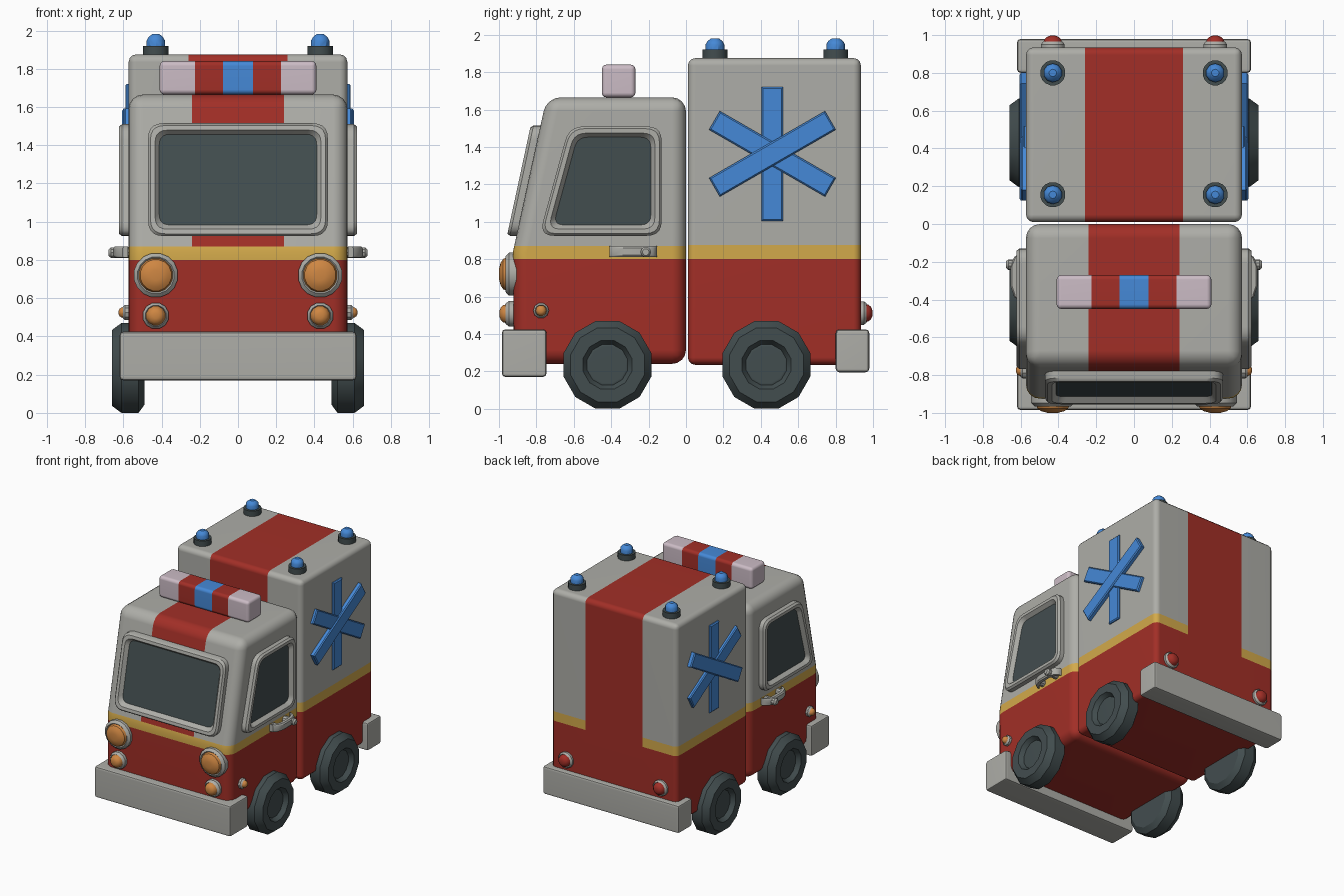
import bpy, bmesh, math
from mathutils import Vector, Matrix

if "Cube" in bpy.data.objects:
    bpy.data.objects.remove(bpy.data.objects["Cube"])

COLOURS = {
    "pale_grey": (0.42, 0.42, 0.39), "red": (0.36, 0.028, 0.02), "yellow": (0.65, 0.40, 0.07),
    "dark_slate": (0.055, 0.075, 0.078), "blue": (0.06, 0.25, 0.68),
    "amber": (0.62, 0.24, 0.055), "pale_pink": (0.60, 0.50, 0.56)}
NAMES = list(COLOURS)
MATS = []
for n, c in COLOURS.items():
    m = bpy.data.materials.new(n)
    m.diffuse_color = (*c, 1)
    m.use_nodes = True
    m.node_tree.nodes["Principled BSDF"].inputs["Base Color"].default_value = m.diffuse_color
    MATS.append(m)
GREY, RED, YELLOW, DARK, BLUE, AMBER, PINK = range(7)


def finish(bm, name, mirror=False):
    bmesh.ops.recalc_face_normals(bm, faces=bm.faces[:])
    me = bpy.data.meshes.new(name)
    bm.to_mesh(me)
    bm.free()
    for m in MATS:
        me.materials.append(m)
    ob = bpy.data.objects.new(name, me)
    bpy.context.collection.objects.link(ob)
    if mirror:
        ob.modifiers.new("mirror", "MIRROR").use_mirror_merge = False
    return ob


def loft(name, loops, mats, mirror=False):
    """Bridge loops of points; mats has one entry per band plus the end cap."""
    bm = bmesh.new()
    vs = [[bm.verts.new(p) for p in loop] for loop in loops]
    n = len(vs[0])
    bm.faces.new(vs[0]).material_index = mats[0]
    for k in range(len(vs) - 1):
        for i in range(n):
            j = (i + 1) % n
            bm.faces.new((vs[k][i], vs[k][j], vs[k + 1][j], vs[k + 1][i])).material_index = mats[k]
    bm.faces.new(vs[-1]).material_index = mats[-1]
    return finish(bm, name, mirror)


def lathe(name, profile, mats, centre, axis, sides, mirror=True):
    """Spin (radius, height) pairs around an axis through centre."""
    rot = Vector((0, 0, 1)).rotation_difference(Vector(axis)).to_matrix()
    loops = []
    for r, h in profile:
        angles = [2 * math.pi * (i + 0.5) / sides for i in range(sides)]
        loops.append([Vector(centre) + rot @ Vector((r * math.cos(a), r * math.sin(a), h)) for a in angles])
    return loft(name, loops, mats, mirror)


def solid(name, profile, half_w, bevel, segs, skip=None, cuts=(), rule=None, mat=GREY):
    """Extrude a (y, z) profile across x, round the edges, cut and colour it."""
    bm = bmesh.new()
    face = bm.faces.new([bm.verts.new((-half_w, y, z)) for y, z in profile])
    ext = bmesh.ops.extrude_face_region(bm, geom=[face])
    bmesh.ops.translate(bm, vec=(2 * half_w, 0, 0),
                        verts=[v for v in ext["geom"] if isinstance(v, bmesh.types.BMVert)])
    bmesh.ops.recalc_face_normals(bm, faces=bm.faces[:])
    edges = [e for e in bm.edges if not (skip and all(abs(v.co.z - skip) < 1e-4 for v in e.verts))]
    bmesh.ops.bevel(bm, geom=edges, offset=bevel, segments=segs, profile=0.5, affect="EDGES")
    for axis, d in cuts:
        no = Vector((axis == "x", 0, axis == "z"))
        bmesh.ops.bisect_plane(bm, geom=bm.verts[:] + bm.edges[:] + bm.faces[:], plane_co=no * d, plane_no=no)
    for f in bm.faces:
        f.material_index = rule(f.calc_center_median()) if rule else mat
    return finish(bm, name)


def rect(y0, y1, z0, z1):
    return [(y0, z0), (y0, z1), (y1, z1), (y1, z0)]


def rounded(pts, inset, radius):
    """Inset a convex counter-clockwise outline and round its corners."""
    P, out = [Vector(p) for p in pts], []
    for i, p in enumerate(P):
        d1 = (p - P[i - 1]).normalized()
        d2 = (P[(i + 1) % len(P)] - p).normalized()
        n1, n2 = Vector((-d1.y, d1.x)), Vector((-d2.y, d2.x))
        c = p + inset * (n1 + n2) / (1 + n1.dot(n2))
        a, b = c - d1 * radius, c + d2 * radius
        for k in range(6):
            t = k / 5
            out.append(a * (1 - t) ** 2 + c * 2 * t * (1 - t) + b * t * t)
    return out


def window(name, pts, place, mirror):
    rings = [(0, -0.03, .08), (0, 0.035, .08), (0.012, 0.05, .075), (0.036, 0.05, .065), (0.058, 0.02, .055)]
    loops = [[place(q.x, q.y, h) for q in rounded(pts, i, r)] for i, h, r in rings]
    loft(name, loops, [GREY] * 4 + [DARK], mirror)


# Rear box and cab with painted bands
def box_paint(c):
    if abs(c.x) < 0.26 or c.z < 0.8:
        return RED
    return YELLOW if c.z < 0.877 else GREY


def cab_paint(c):
    if c.z < 0.8:
        return RED
    if c.z < 0.87:
        return YELLOW
    return RED if abs(c.x) < 0.24 else GREY


solid("rear_box", rect(0.01, 0.935, 0.235, 1.875), 0.572, 0.04, 3,
      cuts=[("x", -0.26), ("x", 0.26), ("z", 0.8), ("z", 0.877)], rule=box_paint)
solid("cab", [(-0.92, 0.24), (-0.925, 0.84), (-0.745, 1.665), (0.0, 1.665), (0.0, 0.24)], 0.572, 0.075, 4,
      skip=0.84, cuts=[("x", -0.24), ("x", 0.24), ("z", 0.8), ("z", 0.87)], rule=cab_paint)

# Bumpers
solid("front_bumper", rect(-0.985, -0.745, 0.17, 0.425), 0.62, 0.02, 2)
solid("rear_bumper", rect(0.80, 0.98, 0.195, 0.425), 0.62, 0.02, 2)

# Roof light bar
solid("light_bar", rect(-0.45, -0.27, 1.665, 1.84), 0.41, 0.025, 3,
      cuts=[("x", d) for d in (-0.225, -0.078, 0.078, 0.225)],
      rule=lambda c: BLUE if abs(c.x) < 0.078 else RED if abs(c.x) < 0.225 else PINK)

# Windows with raised frames
window("windshield", [(-0.47, 0.925), (0.47, 0.925), (0.47, 1.515), (-0.47, 1.515)],
       lambda u, v, h: (u, -0.907 + (v - 0.925) * 0.215 - h, v), False)
window("side_window", [(-0.785, 0.925), (-0.13, 0.925), (-0.13, 1.51), (-0.625, 1.51)],
       lambda u, v, h: (0.572 + h, u, v), True)

# Wheels
for name, y in (("front_wheel", -0.42), ("rear_wheel", 0.43)):
    lathe(name, [(0.20, 0), (0.243, 0.03), (0.243, 0.12), (0.205, 0.17), (0.135, 0.17), (0.112, 0.135), (0.10, 0.14)],
          [DARK] * 7, (0.49, y, 0.235), (1, 0, 0), 12)


# Lamps: grey ring with a coloured dome
def lamp(name, centre, axis, r_ring, r_dome, h_ring, h_top, col, sides=16):
    d = h_top - h_ring
    prof = [(r_ring, -0.03), (r_ring, h_ring * 0.6), (r_dome * 1.08, h_ring), (r_dome, h_ring * 0.85),
            (r_dome * 0.92, h_ring + d * 0.35), (r_dome * 0.68, h_ring + d * 0.75), (r_dome * 0.3, h_top)]
    lathe(name, prof, [GREY] * 3 + [col] * 4, centre, axis, sides)


lamp("headlight", (0.43, -0.92, 0.72), (0, -1, 0), 0.117, 0.09, 0.045, 0.08, AMBER)
lamp("fog_light", (0.43, -0.92, 0.508), (0, -1, 0), 0.07, 0.052, 0.045, 0.078, AMBER, 12)
lamp("tail_light", (0.43, 0.93, 0.512), (0, 1, 0), 0.065, 0.05, 0.035, 0.067, RED, 12)
lamp("side_marker", (0.572, -0.775, 0.525), (1, 0, 0), 0.042, 0.03, 0.03, 0.053, AMBER, 10)

# Corner beacons
for name, y in (("front_beacon", 0.155), ("rear_beacon", 0.80)):
    lathe(name + "_base", [(0.067, 0), (0.067, 0.05)], [DARK] * 2, (0.43, y, 1.87), (0, 0, 1), 16)
    lathe(name + "_dome", [(0.05, 0), (0.05, 0.03), (0.04, 0.048), (0.02, 0.063)], [BLUE] * 4,
          (0.43, y, 1.918), (0, 0, 1), 10)

# Six-armed star from three crossed bars on each side
for i, (angle, x) in enumerate(((0, 0.588), (60, 0.597), (-60, 0.606))):
    turn = Matrix.Rotation(math.radians(angle), 3, "X")
    loops = []
    for inset, h in ((0, 0.55), (0, x - 0.008), (0.008, x)):
        w, l = 0.0575 - inset, 0.358 - inset
        loops.append([turn @ Vector((0, a, b)) + Vector((h, 0.462, 1.363))
                      for a, b in ((-w, -l), (w, -l), (w, l), (-w, l))])
    loft("star_bar_%d" % (i + 1), loops, [BLUE] * 3, True)

# Door handle: bowed grip, mounting post and lock button
grip = [[(x, y, z) for x, z in ((xo - 0.03, 0.812), (xo - 0.008, 0.812), (xo, 0.822), (xo, 0.86),
                                (xo - 0.008, 0.87), (xo - 0.03, 0.87))]
        for y, xo in ((-0.41, 0.605), (-0.385, 0.635), (-0.33, 0.653), (-0.22, 0.653), (-0.175, 0.635), (-0.155, 0.605))]
loft("door_handle", grip, [GREY] * 6, True)
lathe("door_handle_post", [(0.028, 0), (0.028, 0.06)], [GREY] * 2, (0.56, -0.37, 0.84), (1, 0, 0), 10)
lathe("door_lock_button", [(0.028, 0), (0.028, 0.105), (0.018, 0.117)], [GREY] * 3,
      (0.56, -0.215, 0.838), (1, 0, 0), 10)

# Smooth shading with sharp edges kept
for ob in bpy.data.objects:
    ob.select_set(True)
    bpy.context.view_layer.objects.active = ob
bpy.ops.object.shade_smooth_by_angle(angle=math.radians(35))
for ob in bpy.data.objects:
    wn = ob.modifiers.new("weighted_normals", "WEIGHTED_NORMAL")
    wn.keep_sharp = True
